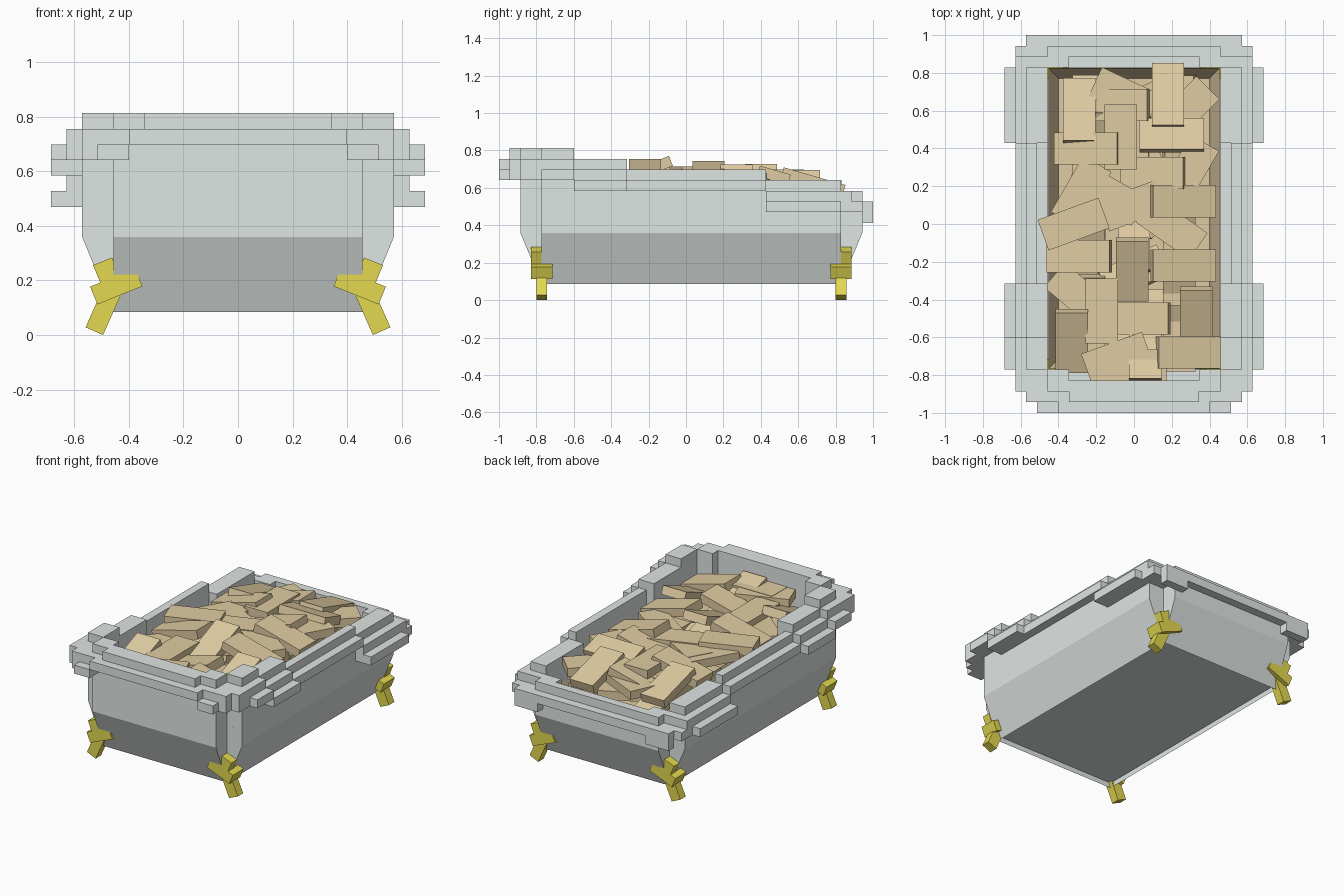
import bpy, bmesh, math, random
from mathutils import Matrix, Vector, Euler

cube = bpy.data.objects.get("Cube")
if cube:
    bpy.data.objects.remove(cube, do_unlink=True)
random.seed(4)
U = 2 / 35            # grid step shared by all rim blocks
TOP = 0.813           # highest rim level


def material(name, r, g, b):
    mat = bpy.data.materials.new(name)
    mat.use_nodes = True
    mat.diffuse_color = (r, g, b, 1)
    mat.node_tree.nodes["Principled BSDF"].inputs["Base Color"].default_value = (r, g, b, 1)
    return mat


grey = material("pale_grey", 0.74, 0.79, 0.775)
wood = material("light_wood", 0.74, 0.6, 0.36)
gold = material("gold", 0.77, 0.69, 0.08)


def finish(name, bm, mat):
    mesh = bpy.data.meshes.new(name)
    bm.to_mesh(mesh)
    bm.free()
    mesh.materials.append(mat)
    obj = bpy.data.objects.new(name, mesh)
    bpy.context.collection.objects.link(obj)
    return obj


def add_box(bm, center, size, rotation=None):
    rot = rotation or Matrix.Identity(4)
    matrix = Matrix.Translation(center) @ rot @ Matrix.Diagonal((*size, 1))
    bmesh.ops.create_cube(bm, size=1, matrix=matrix)


def prism(name, profile, place, start, end, mat):
    """Extrude a 2D profile between two positions; place maps (a, z, t) to 3D."""
    bm = bmesh.new()
    rings = [[bm.verts.new(place(a, z, t)) for a, z in profile] for t in (start, end)]
    bm.faces.new(rings[0])
    bm.faces.new(rings[1])
    n = len(profile)
    for i in range(n):
        k = (i + 1) % n
        bm.faces.new((rings[0][i], rings[0][k], rings[1][k], rings[1][i]))
    bmesh.ops.recalc_face_normals(bm, faces=bm.faces)
    return finish(name, bm, mat)


def rim(name, blocks):
    """Mirrored blocks: x range, y range from the front, top and bottom level."""
    bm = bmesh.new()
    for x0, x1, j0, j1, t0, t1 in blocks:
        low = Vector((x0 * U, -1 + j0 * U, TOP - t1 * U))
        high = Vector((x1 * U, -1 + j1 * U, TOP - t0 * U))
        center, size = (low + high) / 2, high - low
        if x0 == 0:
            add_box(bm, (0, center.y, center.z), (size.x * 2, size.y, size.z))
        else:
            for side in (-1, 1):
                add_box(bm, (side * center.x, center.y, center.z), size)
    return finish(name, bm, grey)


# Tub walls: thin above an inner ledge, sloping inwards below
INX, OUTX = 8 * U, 10 * U
FRONT, BACK = -1 + 4 * U, -1 + 32 * U
BASE, BEND, LEDGE = 0.085, 0.36, 0.47


def wall_profile(inner, outer, top):
    mid = (inner + outer) / 2
    return [(inner, BASE), (outer, BEND), (outer, top), (mid, top), (mid, LEDGE), (inner, LEDGE)]


def across(a, z, t):
    return (t, a, z)


def along(a, z, t):
    return (a, t, z)


prism("front_wall", wall_profile(FRONT, FRONT - 2 * U, TOP - 2 * U), across, -INX, INX, grey)
prism("back_wall", wall_profile(BACK, BACK + 2 * U, TOP - 5 * U), across, -INX, INX, grey)
for label, s in (("left", 1), ("right", -1)):
    prism(label + "_wall", wall_profile(s * INX, s * OUTX, TOP - 5 * U), along, FRONT, BACK, grey)
bm = bmesh.new()
add_box(bm, (0, (FRONT + BACK) / 2, BASE + 0.05), (INX * 2, BACK - FRONT, 0.03))
finish("tub_floor", bm, grey)

# Stepped rim, descending from front to back, thicker at the four corners
rim("front_rim", [
    (0, 6, 1, 3, 0, 1), (6, 8, 2, 4, 0, 1), (0, 6, 0, 3, 1, 2), (6, 7, 0, 4, 1, 2),
    (7, 10, 1, 4, 1, 2), (10, 11, 2, 7, 1, 3), (7, 9, 0, 2, 2, 3),
    (9, 10, 1, 2, 2, 3), (8, 10, 2, 4, 2, 3), (11, 12, 4, 7, 2, 3)])
rim("side_rim", [(8 + (t == 2), 10, a, b, t, 5 + (t != 2)) for t, (a, b) in
                 enumerate([(4, 7), (7, 12), (12, 25), (25, 32)])])
rim("side_ledge", [
    (10, 11, 7, 12, 2, 3), (10, 12, 7, 12, 3, 4), (10, 11, 12, 25, 3, 4),
    (10, 11, 25, 33, 4, 5), (10, 12, 25, 32, 5, 6), (10, 11, 32, 34, 5, 6)])
rim("back_rim", [(0, 8, 33, 34, 4, 5), (8, 10, 32, 33, 4, 5), (0, 8, 33, 35, 5, 6),
                 (8, 10, 32, 35, 5, 6), (7, 10, 34, 35, 6, 7)])
rim("inner_corner_pillars", [(6, 8, 3, 4, 2, 6), (6, 8, 32, 33, 4, 6)])

# Wooden lining with sloping sides, open at the top
bm = bmesh.new()


def lining_ring(inset, z):
    x, f, b = INX - inset, FRONT + inset, BACK - inset
    return [bm.verts.new(p) for p in ((-x, f, z), (x, f, z), (x, b, z), (-x, b, z))]


lower, upper = lining_ring(U, 0.3), lining_ring(0.004, LEDGE)
bm.faces.new(lower)
for i in range(4):
    k = (i + 1) % 4
    bm.faces.new((lower[k], lower[i], upper[i], upper[k]))
finish("wood_lining", bm, wood)

# Clawed feet
for end, y, out in (("front", FRONT, -1), ("back", BACK, 1)):
    for label, s in (("left", 1), ("right", -1)):
        bm = bmesh.new()
        tilt = Matrix.Rotation(s * math.radians(22), 4, "Y")
        lean = Matrix.Rotation(-s * math.radians(24), 4, "Y")
        add_box(bm, (s * 0.446, y, 0.178), (0.178, 2 * U, 0.07), tilt)
        add_box(bm, (s * 0.472, y + out * U / 2, 0.21), (0.075, U, 0.13), tilt)
        add_box(bm, (s * 0.492, y, 0.092), (0.07, U, 0.17), lean)
        finish(f"{end}_{label}_foot", bm, gold)

# Loose wooden blocks: hidden filling below, arranged blocks on top
TILT = {"flat": (0, 0), "front_up": (-16, 0), "back_up": (22, 0),
        "right_up": (0, -14), "left_up": (0, 15)}
SIZE = (6 * U, 3 * U, U)


def plank(name, x, y, z, turn, kind):
    rx, ry = (math.radians(v) for v in TILT[kind])
    rot = Euler((rx, ry, 0)).to_matrix().to_4x4() @ Matrix.Rotation(math.radians(turn), 4, "Z")
    bm = bmesh.new()
    add_box(bm, (x, y, z), SIZE, rot)
    finish(name, bm, wood)


for row in range(8):
    for col in (-1, 0, 1):
        plank("buried_block", col * 0.24, -0.61 + row * 0.175, random.uniform(0.5, 0.57),
              random.choice((0, 90, 25, -35)) if col == 0 else 90,
              random.choice(list(TILT)))

blocks = [
    (-.05, .68, -25, "flat"), (.27, .6, 45, "flat"), (.29, .28, 60, "flat"),
    (-.28, .17, 60, "flat"), (-.12, .15, -30, "flat"), (.2, -.02, -35, "flat"),
    (-.29, -.38, -40, "flat"), (.0, .1, 20, "flat"), (.1, .27, 0, "right_up"),
    (-.25, .4, 0, "right_up"), (-.07, .46, 90, "flat"), (-.09, .63, 0, "right_up"),
    (-.29, .6, 90, "front_up"), (.2, .47, 0, "front_up"), (.18, .68, 90, "front_up"),
    (.26, .12, 0, "left_up"), (-.32, 0, 20, "flat"), (-.29, -.17, 0, "right_up"),
    (-.01, -.24, 90, "back_up"), (.26, -.22, 0, "left_up"), (-.33, -.62, 90, "back_up"),
    (.33, -.5, 90, "back_up"), (.02, -.5, 0, "right_up"), (-.17, -.46, 90, "flat"),
    (.06, -.66, 90, "front_up"), (.29, -.68, 0, "left_up"), (-.09, -.71, 20, "flat"),
    (0, -.75, 0, "flat")]
for i, (x, y, turn, kind) in enumerate(blocks):
    level = 0.61 + 0.0025 * i + (0.035 if -.3 < y < .5 else 0)
    plank("wood_block", x, y, level if kind == "flat" else level - 0.01, turn, kind)
